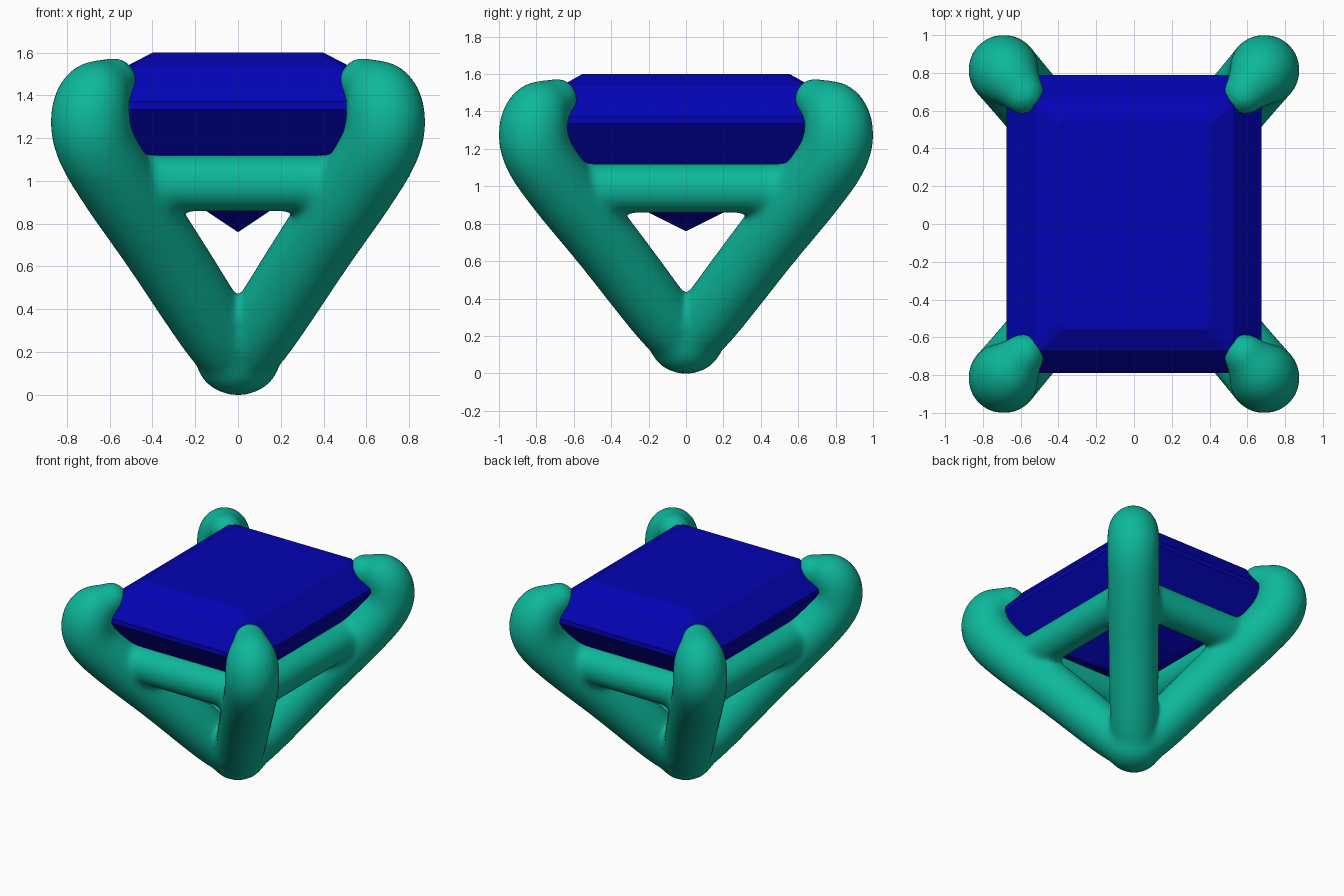
import bpy, bmesh, math
from mathutils import Vector, Matrix

if "Cube" in bpy.data.objects:
    bpy.data.objects.remove(bpy.data.objects["Cube"])


def finish(name, bm, color):
    bmesh.ops.recalc_face_normals(bm, faces=bm.faces)
    me = bpy.data.meshes.new(name)
    bm.to_mesh(me)
    bm.free()
    ob = bpy.data.objects.new(name, me)
    bpy.context.collection.objects.link(ob)
    mat = bpy.data.materials.new(name + "_material")
    mat.diffuse_color = color
    mat.use_nodes = True
    mat.node_tree.nodes["Principled BSDF"].inputs["Base Color"].default_value = mat.diffuse_color
    me.materials.append(mat)
    return ob


def bridge(bm, a, b):
    n = len(a)
    for i in range(n):
        bm.faces.new((a[i], a[(i + 1) % n], b[(i + 1) % n], b[i]))


def spline(pts, steps=8):
    """Catmull-Rom interpolation of 4D points (xyz + radius)."""
    p = [pts[0]] + pts + [pts[-1]]
    out = []
    for i in range(1, len(p) - 2):
        a, b, c, d = p[i - 1:i + 3]
        for k in range(steps):
            t = k / steps
            out.append(0.5 * (2 * b + (c - a) * t + (2 * a - 5 * b + 4 * c - d) * t * t
                              + (3 * b - a - 3 * c + d) * t ** 3))
    return out + [pts[-1]]


def ball(bm, c, r):
    bmesh.ops.create_uvsphere(bm, u_segments=28, v_segments=18, radius=1,
                              matrix=Matrix.Translation(c) @ Matrix.Diagonal((*r, 1)))


def tube(bm, path, side, n=28):
    """Round tube along a planar path; side is the normal of that plane."""
    rings = []
    for i, p in enumerate(path):
        tan = (path[min(i + 1, len(path) - 1)] - path[max(i - 1, 0)]).xyz.normalized()
        up = tan.cross(side)
        rings.append([bm.verts.new(p.xyz + p.w * (side * math.cos(a) + up * math.sin(a)))
                      for a in (2 * math.pi * k / n for k in range(n))])
    for a, b in zip(rings, rings[1:]):
        bridge(bm, a, b)
    bm.faces.new(rings[0][::-1])
    bm.faces.new(rings[-1])
    for p in (path[0], path[-1]):
        ball(bm, p.xyz, (p.w,) * 3)


# Setting: four curling prongs, rounded foot and four rails, fused together
bm = bmesh.new()
RATIO = 0.815 / 0.69
prong = [(0, 0.16, 0.15), (0.10, 0.29, 0.172), (0.36, 0.69, 0.182), (0.565, 0.99, 0.186),
         (0.668, 1.17, 0.188), (0.69, 1.30, 0.188), (0.658, 1.40, 0.173), (0.585, 1.465, 0.115)]
for sx in (-1, 1):
    for sy in (-1, 1):
        pts = [Vector((sx * x, sy * x * RATIO, z, r)) for x, z, r in prong]
        tube(bm, spline(pts), Vector((-sy * RATIO, sx, 0)).normalized())
ball(bm, (0, 0, 0.17), (0.2, 0.2, 0.175))
rx, ry, rz, rr = 0.51, 0.51 * RATIO, 0.99, 0.134
for s in (-1, 1):
    tube(bm, [Vector((-rx, s * ry, rz, rr)), Vector((rx, s * ry, rz, rr))], Vector((0, 1, 0)))
    tube(bm, [Vector((s * rx, -ry, rz, rr)), Vector((s * rx, ry, rz, rr))], Vector((1, 0, 0)))
setting = finish("prong_setting", bm, (0.004, 0.48, 0.33, 1))
rem = setting.modifiers.new("fuse", 'REMESH')
rem.mode = 'VOXEL'
rem.voxel_size = 0.018
rem.use_smooth_shade = True
sm = setting.modifiers.new("soften", 'SMOOTH')
sm.factor = 0.5
sm.iterations = 25

# Gem: step-cut rectangle with clipped corners (z, half x, half y, corner cut)
bm = bmesh.new()
steps = [(1.60, 0.40, 0.555, 0.03), (1.535, 0.525, 0.67, 0.04), (1.37, 0.675, 0.79, 0.07),
         (1.335, 0.675, 0.79, 0.07), (1.12, 0.51, 0.61, 0.06), (0.90, 0.21, 0.28, 0.04)]
rings = []
for z, x, y, c in steps:
    outline = [(x, c - y), (x, y - c), (x - c, y), (c - x, y),
               (-x, y - c), (-x, c - y), (c - x, -y), (x - c, -y)]
    rings.append([bm.verts.new((px, py, z)) for px, py in outline])
for a, b in zip(rings, rings[1:]):
    bridge(bm, a, b)
bm.faces.new(rings[0])
tip = bm.verts.new((0, 0, 0.76))
for i in range(8):
    bm.faces.new((rings[-1][i], rings[-1][(i + 1) % 8], tip))
finish("gemstone", bm, (0.001, 0.001, 0.46, 1))
